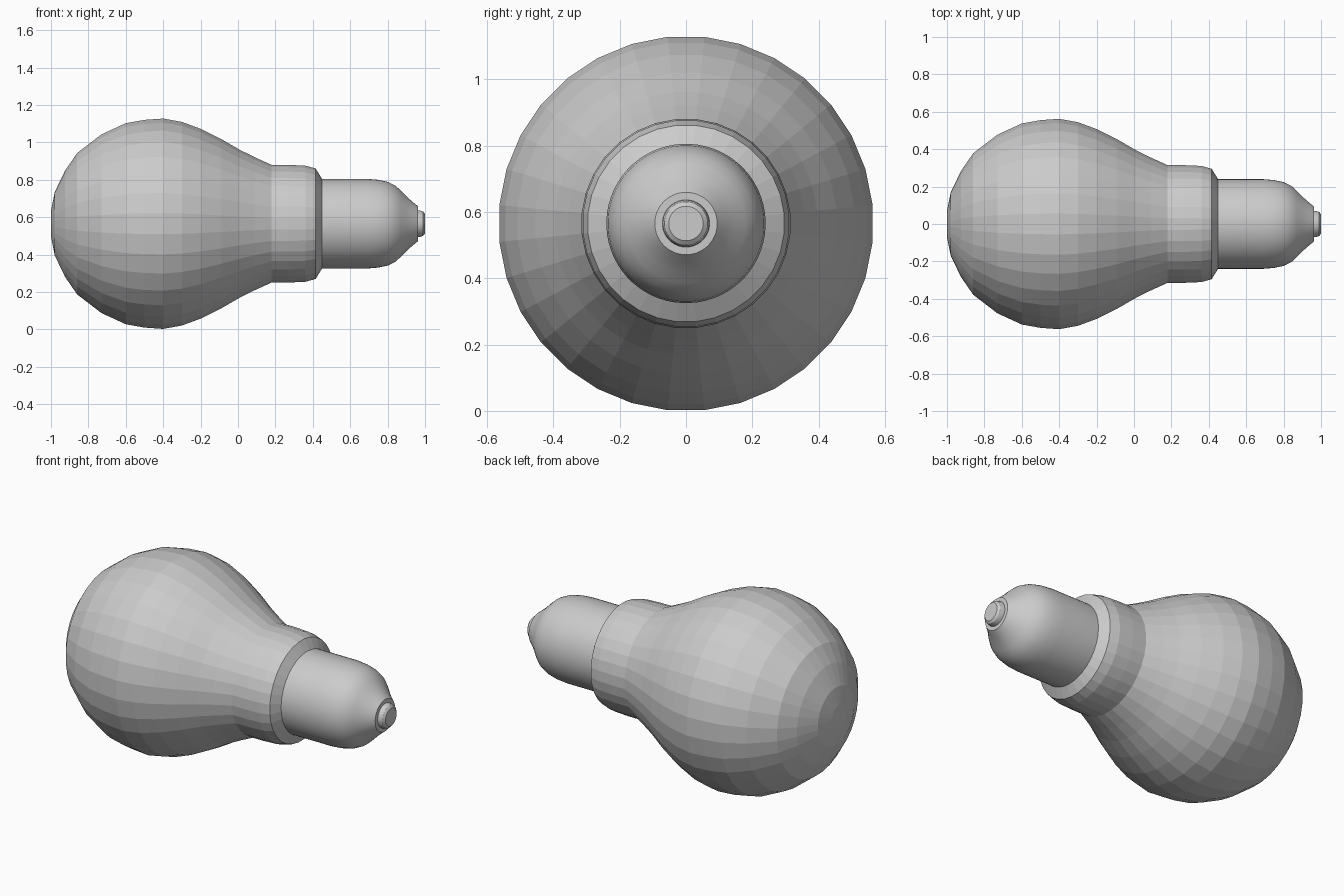
import bpy, math
from mathutils import Vector

if "Cube" in bpy.data.objects:
    bpy.data.objects.remove(bpy.data.objects["Cube"], do_unlink=True)

AXIS_Z = 0.565

grey = bpy.data.materials.new("plain grey")
grey.use_nodes = True
colour = (0.6, 0.6, 0.6, 1)
grey.diffuse_color = colour
grey.node_tree.nodes["Principled BSDF"].inputs["Base Color"].default_value = colour


def lathe(name, profile, sides, smooth=False):
    """Turn an (x, radius) profile around the long axis, closing both ends."""
    verts, faces = [], []
    for x, r in profile:
        for i in range(sides):
            a = 2 * math.pi * (i + 0.5) / sides
            verts.append(Vector((x, r * math.cos(a), AXIS_Z + r * math.sin(a))))
    for k in range(len(profile) - 1):
        for i in range(sides):
            j = (i + 1) % sides
            a, b = k * sides, (k + 1) * sides
            faces.append((a + i, a + j, b + j, b + i))
    last = (len(profile) - 1) * sides
    faces.append(tuple(reversed(range(sides))))
    faces.append(tuple(range(last, last + sides)))
    mesh = bpy.data.meshes.new(name)
    mesh.from_pydata(verts, [], faces)
    mesh.materials.append(grey)
    obj = bpy.data.objects.new(name, mesh)
    bpy.context.collection.objects.link(obj)
    if smooth:
        bpy.ops.object.select_all(action="DESELECT")
        obj.select_set(True)
        bpy.context.view_layer.objects.active = obj
        bpy.ops.object.shade_smooth_by_angle(angle=math.radians(30))
    return obj


# Faceted glass bulb with its neck
lathe("glass_bulb", [
    (-1.0, 0.07), (-0.98, 0.17), (-0.925, 0.285), (-0.86, 0.38), (-0.73, 0.48),
    (-0.6, 0.54), (-0.5, 0.558), (-0.4, 0.565), (-0.3, 0.547), (-0.2, 0.51),
    (-0.09, 0.455), (0.01, 0.397), (0.09, 0.357), (0.18, 0.316)], 32)

# Collar where the glass meets the base
lathe("collar", [
    (0.18, 0.316), (0.27, 0.316), (0.36, 0.312), (0.415, 0.297), (0.45, 0.24)], 32)

# Smooth metal base
lathe("base", [
    (0.44, 0.24), (0.69, 0.24), (0.75, 0.235), (0.8, 0.224), (0.84, 0.205),
    (0.87, 0.178), (0.9, 0.147), (0.93, 0.12), (0.962, 0.094)], 64, True)

# Contact button at the tip
lathe("contact_tip", [
    (0.955, 0.072), (0.975, 0.07), (0.99, 0.065), (1.0, 0.052)], 32, True)
